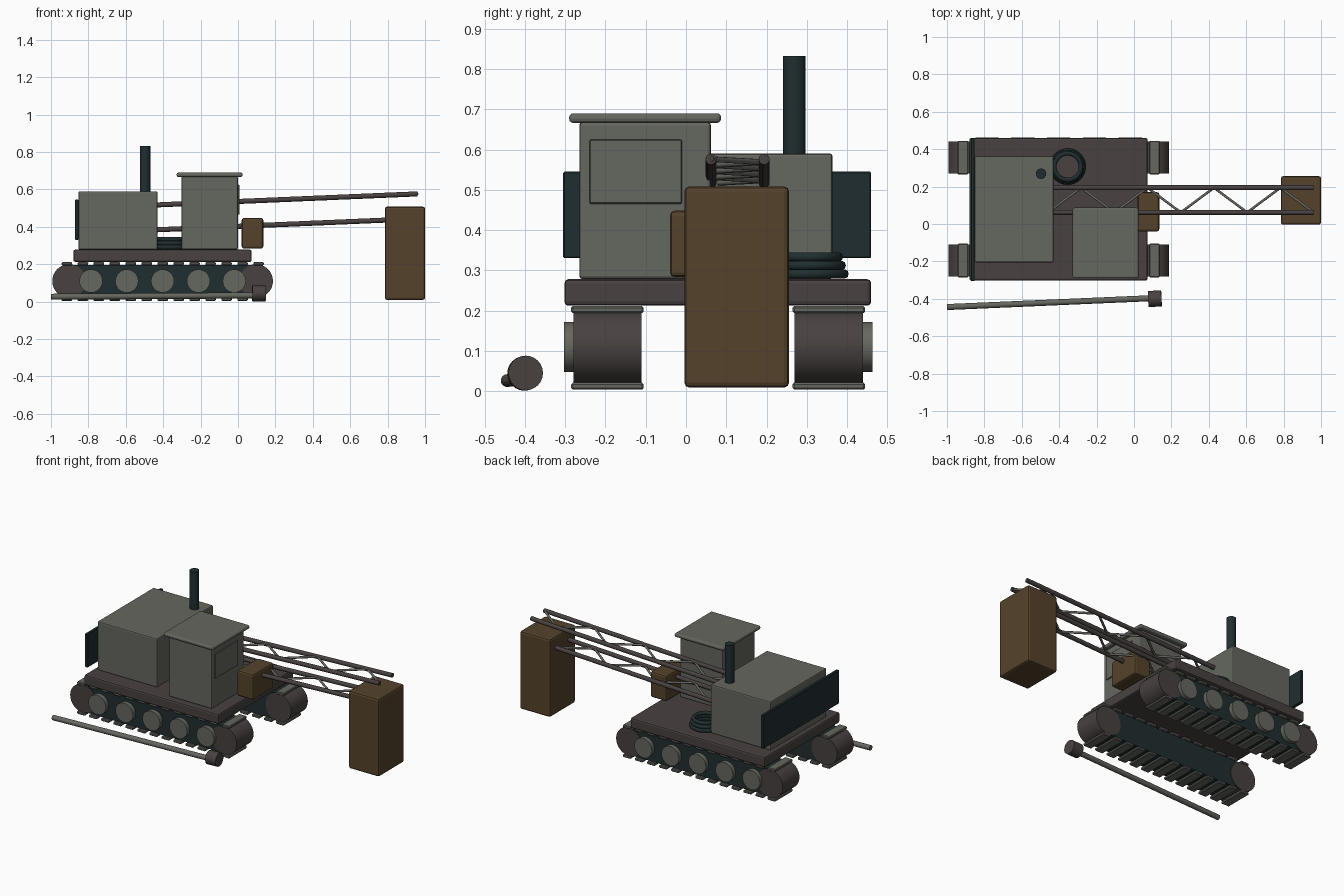
import bpy
import math
from mathutils import Vector

cube = bpy.data.objects.get("Cube")
if cube:
    bpy.data.objects.remove(cube, do_unlink=True)


def material(name, rgb):
    m = bpy.data.materials.new(name)
    m.use_nodes = True
    m.diffuse_color = (*rgb, 1)
    m.node_tree.nodes["Principled BSDF"].inputs["Base Color"].default_value = (*rgb, 1)
    return m


GREY = material("grey green paint", (0.13, 0.135, 0.115))
STEEL = material("warm dark steel", (0.065, 0.053, 0.052))
TEAL = material("dark teal", (0.0144, 0.027, 0.029))
WOOD = material("brown", (0.09, 0.055, 0.024))


def finish(name, mat, smooth=True):
    ob = bpy.context.object
    ob.name = name
    ob.data.materials.append(mat)
    if smooth:
        bpy.ops.object.shade_smooth_by_angle(angle=math.radians(40))
    return ob


def box(name, mat, x, y, z, bevel=0.0, segments=2):
    """Box given by its (min, max) range on each axis."""
    bpy.ops.mesh.primitive_cube_add(size=1, location=[sum(r) / 2 for r in (x, y, z)])
    bpy.context.object.scale = [r[1] - r[0] for r in (x, y, z)]
    bpy.ops.object.transform_apply(location=False, rotation=False, scale=True)
    ob = finish(name, mat, False)
    if bevel:
        mod = ob.modifiers.new("Bevel", 'BEVEL')
        mod.width = bevel
        mod.segments = segments
    return ob


def rod(name, mat, a, b, radius, sides=24):
    """Cylinder running from point a to point b."""
    a, b = Vector(a), Vector(b)
    bpy.ops.mesh.primitive_cylinder_add(
        vertices=sides, radius=radius, depth=(b - a).length, location=(a + b) / 2,
        rotation=(b - a).to_track_quat('Z', 'Y').to_euler())
    return finish(name, mat)


# Crawler tracks
MID_Y = 0.08
for side, label in ((-1, "right"), (1, "left")):
    cy = MID_Y + side * 0.275
    box(f"{label}_track_frame", TEAL, (-0.9, 0.1), (cy - 0.08, cy + 0.08), (0.025, 0.197))
    for x, end in ((-0.903, "rear"), (0.097, "front")):
        rod(f"{label}_{end}_drum", STEEL, (x, cy - 0.085, 0.11), (x, cy + 0.085, 0.11), 0.09, 32)
    for i in range(5):
        x = -0.786 + i * 0.1915
        rod(f"{label}_road_wheel", GREY, (x, cy + side * 0.05, 0.11),
            (x, cy + side * 0.108, 0.11), 0.062, 28)
    for i in range(13):
        x = -0.915 + i * 0.0854
        for z, row in ((0.004, "lower"), (0.194, "upper")):
            box(f"{label}_{row}_track_pad", GREY, (x - 0.028, x + 0.028),
                (cy - 0.09, cy + 0.09), (z, z + 0.017), 0.004, 1)

# Deck, engine house and cabin
box("deck", STEEL, (-0.88, 0.073), (-0.302, 0.46), (0.212, 0.278), 0.01)
box("engine_house", GREY, (-0.853, -0.43), (-0.205, 0.364), (0.278, 0.59), 0.007)
box("rear_counterweight_panel", TEAL, (-0.872, -0.852), (-0.305, 0.46), (0.33, 0.545), 0.003, 1)
rod("exhaust_stack", TEAL, (-0.497, 0.269, 0.57), (-0.497, 0.269, 0.832), 0.028)
box("cabin", GREY, (-0.303, 0.0), (-0.265, 0.062), (0.278, 0.668), 0.008)
box("cabin_roof", GREY, (-0.328, 0.024), (-0.29, 0.087), (0.666, 0.69), 0.01, 3)
box("cabin_window", GREY, (-0.001, 0.008), (-0.24, -0.01), (0.465, 0.625), 0.003, 1)

# Coiled cable on the deck
for i in range(3):
    bpy.ops.mesh.primitive_torus_add(
        major_segments=36, minor_segments=10, major_radius=0.085 - i * 0.007,
        minor_radius=0.012, location=(-0.355, 0.307, 0.291 + i * 0.021))
    finish("cable_coil", TEAL)

# Lattice boom
X0, X1, BAYS = -0.46, 0.96, 8
BOOM_Y = (0.062, 0.194)


def boom_point(t, y, drop):
    return (X0 + (X1 - X0) * t, y, 0.516 + 0.06 * t - drop)


for drop, level in ((0.0, "upper"), (0.133, "lower")):
    for y in BOOM_Y:
        rod(f"boom_{level}_chord", STEEL, boom_point(0, y, drop), boom_point(1, y, drop), 0.0135, 16)
    for i in range(BAYS):
        rod(f"boom_{level}_lacing", GREY, boom_point(i / BAYS, BOOM_Y[i % 2], drop),
            boom_point((i + 1) / BAYS, BOOM_Y[(i + 1) % 2], drop), 0.007, 10)

# Hanging weight and small deck crate
box("hanging_weight", WOOD, (0.785, 1.0), (-0.004, 0.256), (0.009, 0.508), 0.012)
box("deck_crate", WOOD, (0.02, 0.135), (-0.04, 0.17), (0.283, 0.448), 0.012)

# Long-handled hammer on the ground
rod("hammer_handle", GREY, (-0.999, -0.444, 0.026), (0.085, -0.397, 0.033), 0.016, 16)
rod("hammer_head", STEEL, (0.076, -0.401, 0.044), (0.147, -0.398, 0.045), 0.043, 24)
